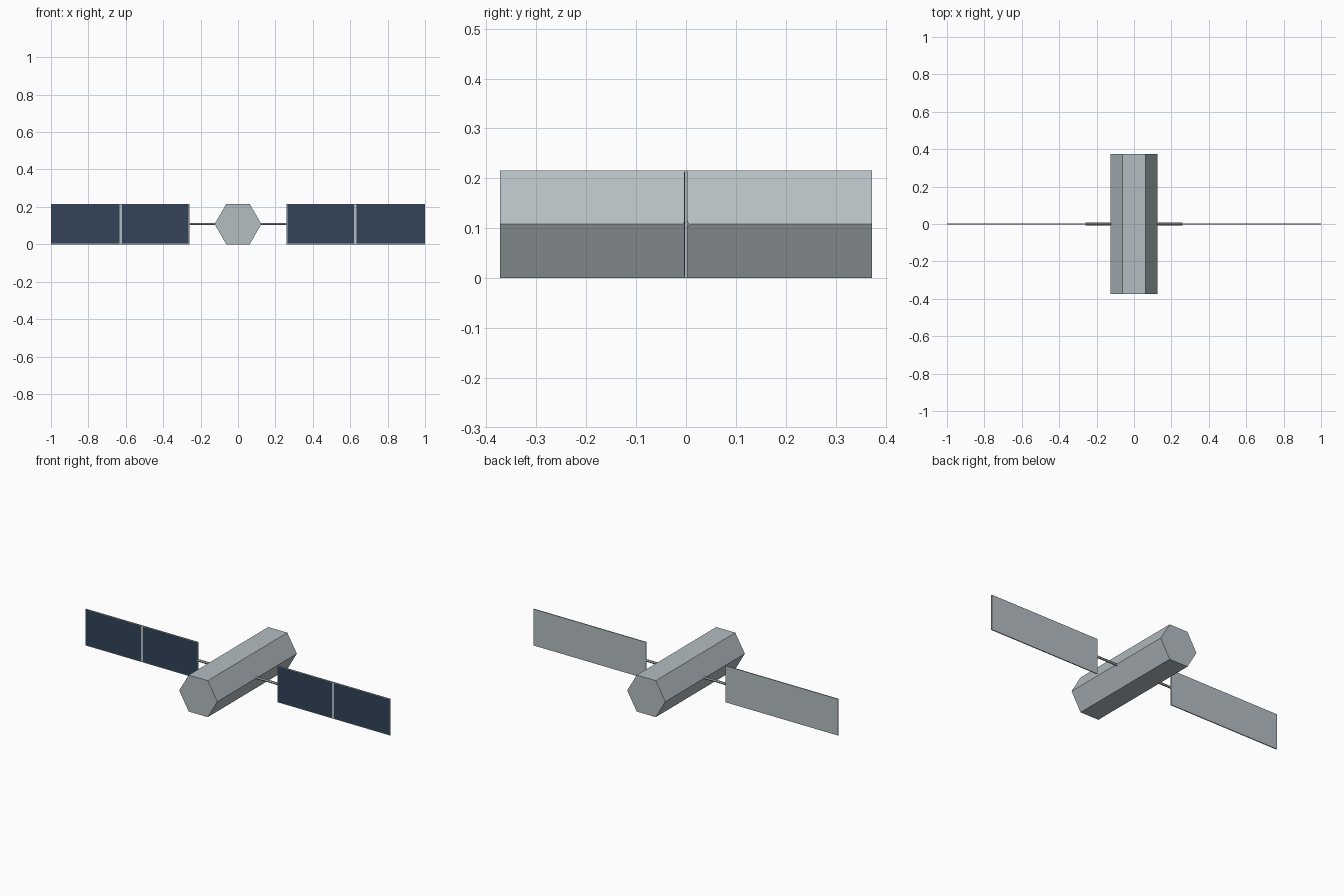
import bpy
import math

cube = bpy.data.objects.get("Cube")
if cube:
    bpy.data.objects.remove(cube, do_unlink=True)


def material(name, color):
    mat = bpy.data.materials.new(name)
    mat.use_nodes = True
    mat.diffuse_color = (*color, 1)
    mat.node_tree.nodes["Principled BSDF"].inputs["Base Color"].default_value = (*color, 1)
    return mat


grey = material("light_grey", (0.46, 0.515, 0.54))
navy = material("navy_blue", (0.032, 0.056, 0.10))

MID = 0.108       # height of the central axis
INNER = 0.26      # inner end of each wing
OUTER = 1.0
THICK = 0.006     # wing thickness
RIM = 0.004       # grey edge around the solar cells
RIB = 0.014       # grey strip between the two cells


def finish(name, mat):
    obj = bpy.context.object
    obj.name = name
    obj.data.name = name
    bpy.ops.object.transform_apply(location=False, rotation=True, scale=True)
    obj.data.materials.append(mat)
    return obj


def box(name, x0, x1, y0, y1, z0, z1, mat):
    bpy.ops.mesh.primitive_cube_add(
        size=1, location=((x0 + x1) / 2, (y0 + y1) / 2, (z0 + z1) / 2))
    bpy.context.object.scale = (abs(x1 - x0), y1 - y0, z1 - z0)
    return finish(name, mat)


def hex_prism(name, radius, length, location, rotation, mat):
    bpy.ops.mesh.primitive_cylinder_add(
        vertices=6, radius=radius, depth=length, location=location, rotation=rotation)
    return finish(name, mat)


# Hexagonal body lying along y, with flat faces on top and bottom
body = hex_prism("body", 0.125, 0.746, (0, 0, MID), (0, 0, 0), grey)
for v in body.data.vertices:
    x, y, z = v.co
    v.co = (y, z, x)
body.data.flip_normals() if body.data.polygons[0].normal.dot(body.data.polygons[0].center) < 0 else None

# Wings, one on each side
for side, s in (("left", 1), ("right", -1)):
    hex_prism(side + "_strut", 0.007, 0.16, (s * 0.18, 0, MID), (0, math.pi / 2, 0), grey)
    box(side + "_panel", s * INNER, s * OUTER, -THICK / 2, THICK / 2, 0, 2 * MID, grey)
    centre = (INNER + OUTER) / 2 - 0.003
    cells = (("inner", INNER + RIM, centre - RIB / 2),
             ("outer", centre + RIB / 2, OUTER - RIM))
    for label, x0, x1 in cells:
        box(f"{side}_{label}_solar_cell", s * x0, s * x1,
            -THICK / 2 - 0.001, -THICK / 2 + 0.001, RIM, 2 * MID - RIM, navy)
